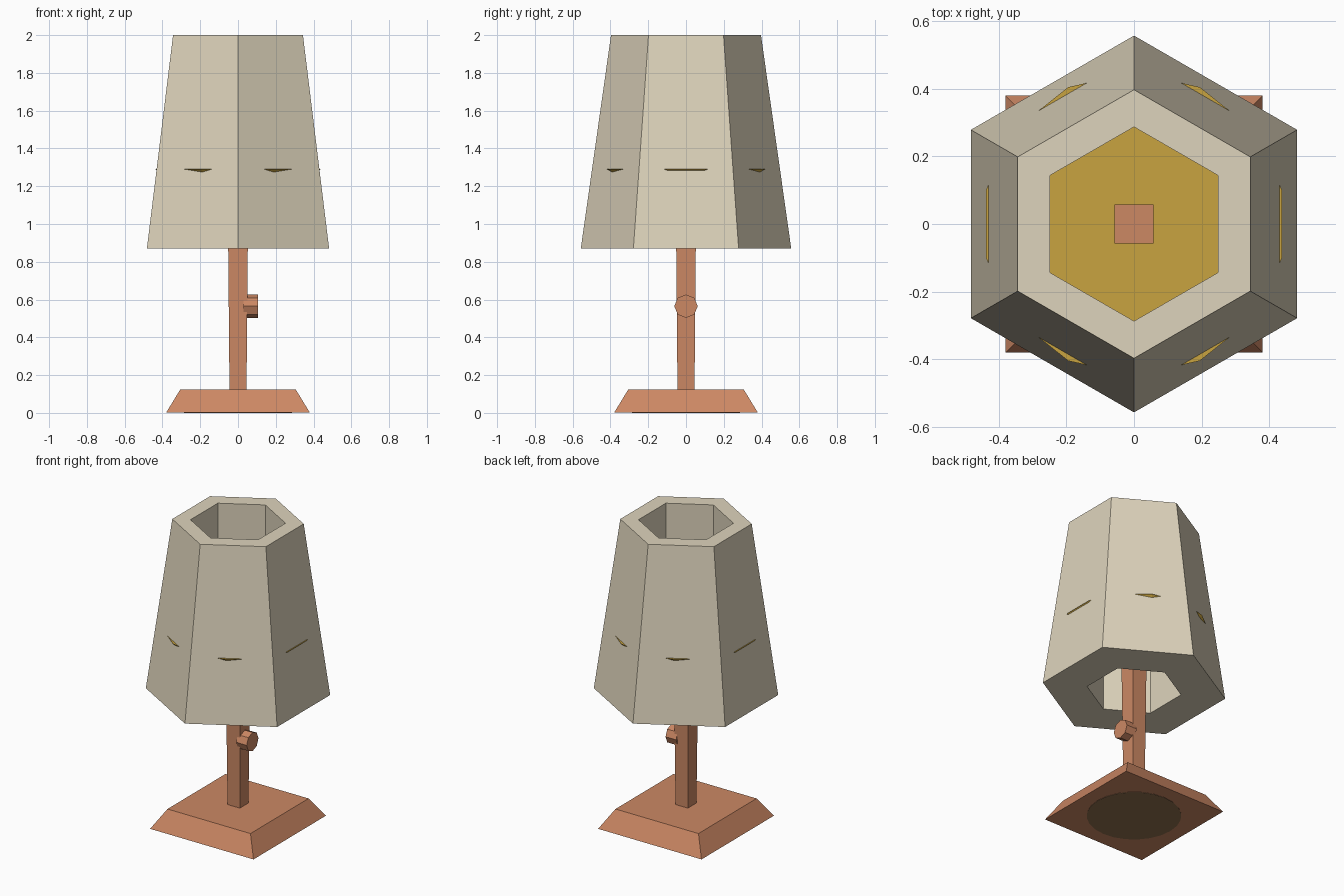
import bpy, bmesh, math

if "Cube" in bpy.data.objects:
    bpy.data.objects.remove(bpy.data.objects["Cube"])


def srgb(r, g, b):
    lin = lambda c: ((c / 255 + 0.055) / 1.055) ** 2.4
    return (lin(r), lin(g), lin(b), 1)


def material(name, rgb):
    m = bpy.data.materials.new(name)
    m.diffuse_color = srgb(*rgb)
    m.use_nodes = True
    m.node_tree.nodes["Principled BSDF"].inputs["Base Color"].default_value = m.diffuse_color
    return m


wood = material("warm wood", (204, 136, 100))
cream = material("cream fabric", (222, 212, 188))
gold = material("gold", (200, 163, 64))
felt = material("brown felt", (145, 112, 78))


def loft(name, rings, sides, start, mat, closed=False):
    """Skin (radius, z) rings of a regular polygon; cap the ends or close into a tube."""
    bm = bmesh.new()
    loops = []
    for r, z in rings:
        angles = [start + math.tau * i / sides for i in range(sides)]
        loops.append([bm.verts.new((r * math.cos(a), r * math.sin(a), z)) for a in angles])
    pairs = list(zip(loops, loops[1:]))
    if closed:
        pairs.append((loops[-1], loops[0]))
    else:
        bm.faces.new(loops[0])
        bm.faces.new(loops[-1])
    for a, b in pairs:
        for i in range(sides):
            j = (i + 1) % sides
            bm.faces.new((a[i], a[j], b[j], b[i]))
    bmesh.ops.recalc_face_normals(bm, faces=bm.faces)
    mesh = bpy.data.meshes.new(name)
    bm.to_mesh(mesh)
    bm.free()
    mesh.materials.append(mat)
    ob = bpy.data.objects.new(name, mesh)
    bpy.context.collection.objects.link(ob)
    return ob


D = math.sqrt(2)      # half-width to corner radius of a square
Q = math.pi / 4

# Square base and felt pad underneath
loft("base", [(0.38 * D, 0.002), (0.305 * D, 0.125)], 4, Q, wood)
loft("felt_pad", [(0.285, 0.0), (0.285, 0.004)], 24, 0, felt)

# Slightly flaring post
loft("post", [(0.045 * D, 0.12), (0.057 * D, 1.45)], 4, Q, wood)

# Octagonal switch knob on the right of the post
knob = loft("switch_knob", [(0.062, 0.03), (0.062, 0.107)], 8, 0, wood)
knob.rotation_euler = (0, math.pi / 2, 0)
knob.location = (0, 0, 0.565)

# Thick hexagonal shade with a straight hole
loft("shade", [(0.557, 0.87), (0.397, 2.0), (0.287, 2.0), (0.287, 0.87)],
     6, math.pi / 2, cream, closed=True)

# Fourteen-sided gold plate whose rim just pierces the shade
loft("gold_plate", [(0.38, 1.22), (0.449, 1.29)], 14, math.pi / 14, gold)
